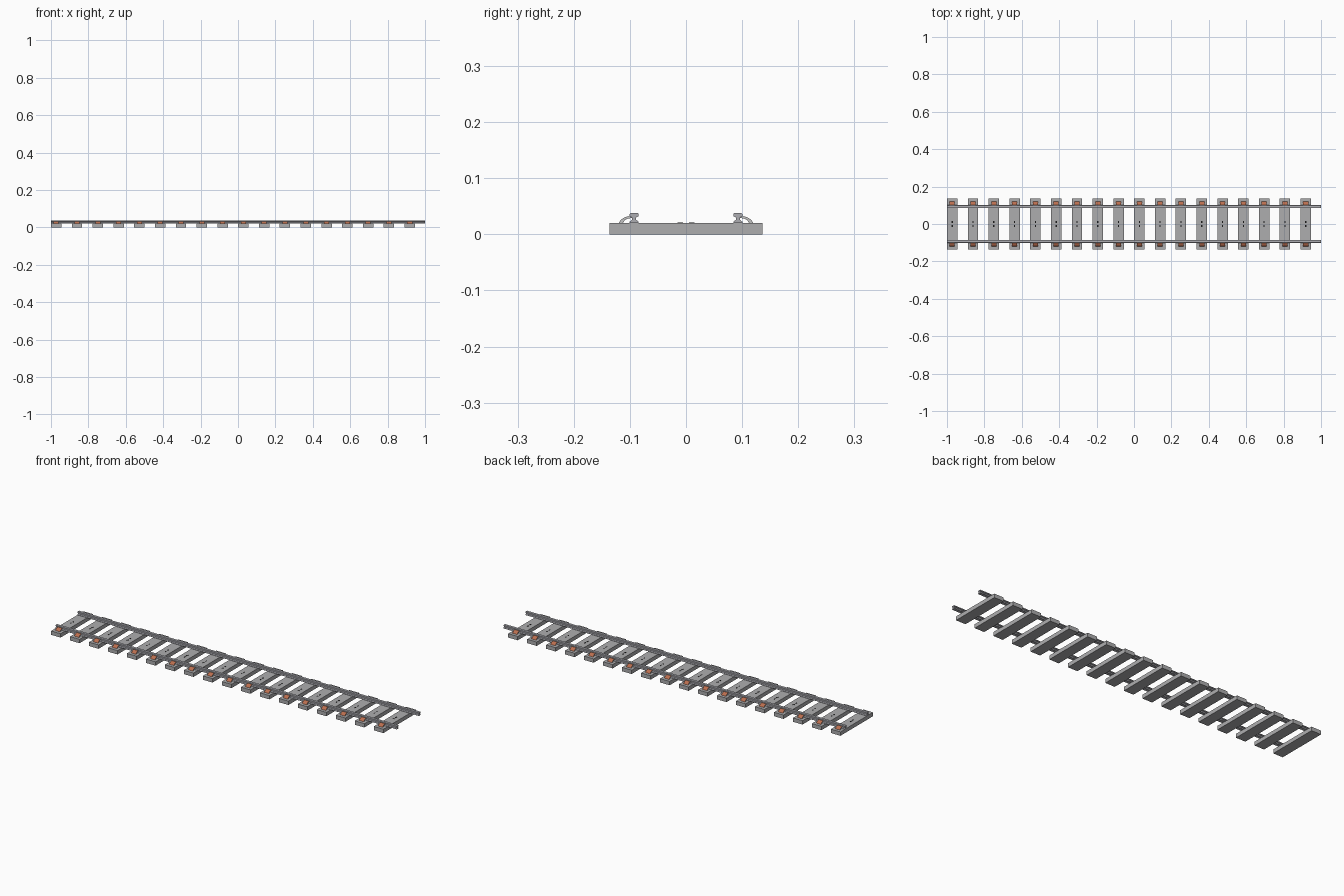
import bpy, bmesh

default = bpy.data.objects.get("Cube")
if default:
    bpy.data.objects.remove(default, do_unlink=True)


def material(name, rgb):
    m = bpy.data.materials.new(name)
    m.use_nodes = True
    m.diffuse_color = (*rgb, 1)
    m.node_tree.nodes["Principled BSDF"].inputs["Base Color"].default_value = (*rgb, 1)
    return m


concrete = material("concrete grey", (0.42, 0.42, 0.43))
steel = material("rail steel", (0.42, 0.42, 0.45))
rust = material("rust orange", (0.5, 0.16, 0.08))
clip_grey = material("clip side grey", (0.55, 0.55, 0.55))
black = material("mark black", (0.01, 0.01, 0.01))


def extrude_profile(name, profile, x0, x1, side, mats):
    """Sweep a (y, z) outline along x; side mirrors it across y."""
    bm = bmesh.new()
    face = bm.faces.new([bm.verts.new((x0, y * side, z)) for y, z in profile])
    new = bmesh.ops.extrude_face_region(bm, geom=[face])["geom"]
    bmesh.ops.translate(bm, vec=(x1 - x0, 0, 0),
                        verts=[v for v in new if isinstance(v, bmesh.types.BMVert)])
    bmesh.ops.recalc_face_normals(bm, faces=bm.faces)
    if len(mats) > 1:  # end caps take the second colour
        for f in bm.faces:
            f.material_index = int(abs(f.normal.x) > 0.9)
    mesh = bpy.data.meshes.new(name)
    bm.to_mesh(mesh)
    bm.free()
    for m in mats:
        mesh.materials.append(m)
    obj = bpy.data.objects.new(name, mesh)
    bpy.context.collection.objects.link(obj)
    return obj


def box(name, x, y, z, sx, sy, sz, mat):
    rect = [(y - sy / 2, z), (y + sy / 2, z), (y + sy / 2, z + sz), (y - sy / 2, z + sz)]
    return extrude_profile(name, rect, x - sx / 2, x + sx / 2, 1, [mat])


RAIL_Y, BED = 0.0925, 0.0205
COUNT, FIRST, STEP = 18, -0.972, 0.1112

# Rails: half outline of foot, web and head, mirrored about the web
half = [(0.008, BED), (0.008, 0.0225), (0.0035, 0.026), (0.0035, 0.03),
        (0.008, 0.0325), (0.008, 0.0365), (0.0065, 0.038)]
rail = [(RAIL_Y + w, z) for w, z in half] + [(RAIL_Y - w, z) for w, z in reversed(half)]
for label, side in (("front", -1), ("back", 1)):
    extrude_profile(label + "_rail", rail, -1, 1, side, [steel])

# Clip: curved strip from the rail web down to the sleeper
clip = [(0.120, BED), (0.117, 0.025), (0.112, 0.029), (0.105, 0.032), (0.096, 0.033),
        (0.096, 0.0295), (0.104, 0.028), (0.109, 0.0255), (0.112, BED)]

for i in range(COUNT):
    x = FIRST + i * STEP
    box(f"sleeper_{i}", x, 0, 0, 0.056, 0.272, BED, concrete)
    for label, side in (("front", -1), ("back", 1)):
        extrude_profile(f"{label}_clip_{i}", clip, x - 0.0135, x + 0.0135, side,
                        [rust, clip_grey])
        # Plain painted dashes in the middle of the sleeper
        box(f"{label}_dash_{i}", x, side * 0.01, BED, 0.006, 0.01, 0.0006, black)
